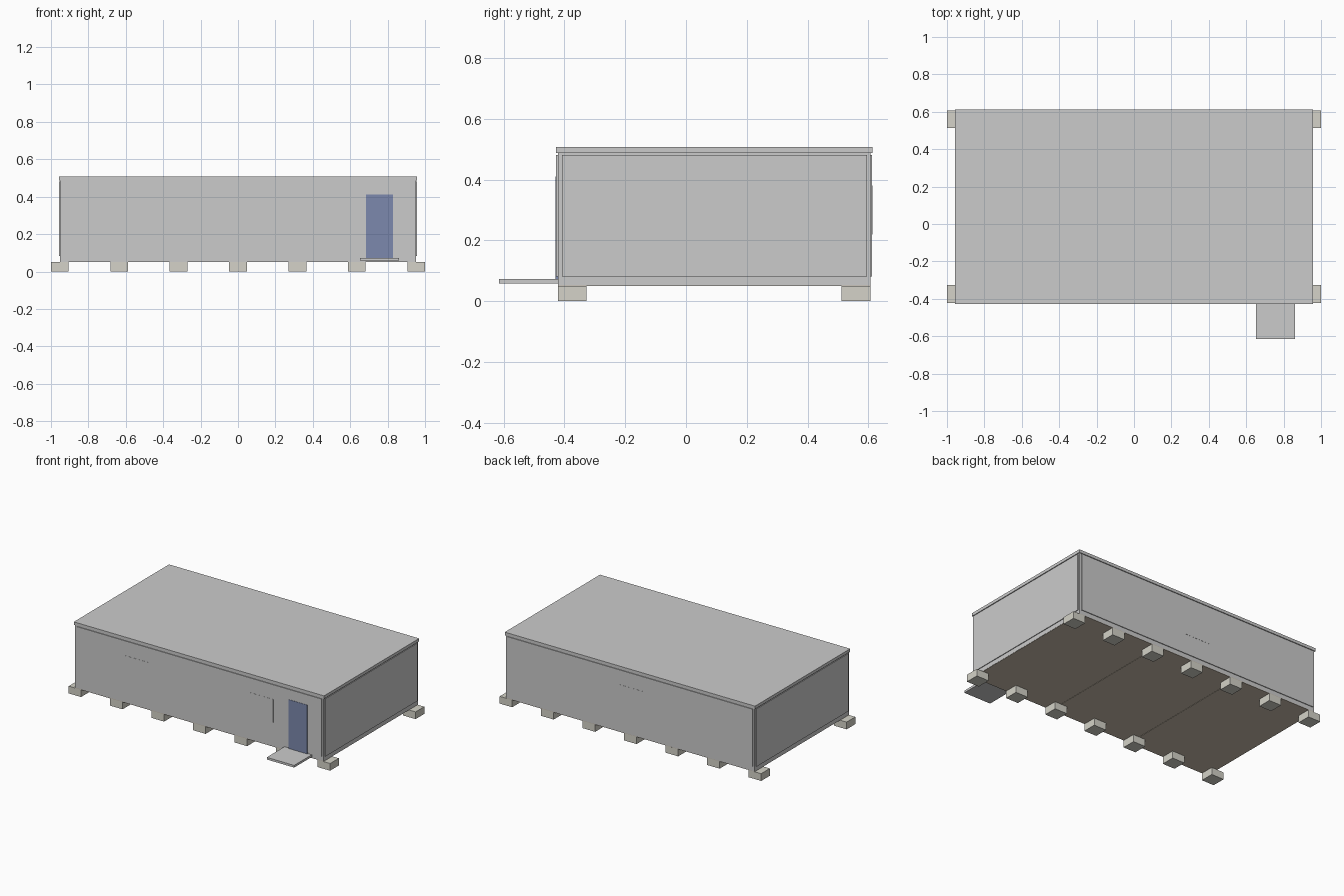
import bpy

if "Cube" in bpy.data.objects:
    bpy.data.objects.remove(bpy.data.objects["Cube"])


def material(name, rgb):
    m = bpy.data.materials.new(name)
    m.diffuse_color = (*rgb, 1)
    m.use_nodes = True
    m.node_tree.nodes["Principled BSDF"].inputs["Base Color"].default_value = m.diffuse_color
    return m


def box(name, x, y, z, mat=None):
    """Axis-aligned box from (min, max) ranges."""
    bpy.ops.mesh.primitive_cube_add(
        size=1, location=[(a + b) / 2 for a, b in (x, y, z)])
    o = bpy.context.object
    o.name = name
    o.scale = [b - a for a, b in (x, y, z)]
    bpy.ops.object.transform_apply(location=False, rotation=False, scale=True)
    if mat:
        o.data.materials.append(mat)
    return o


concrete = material("concrete", (0.66, 0.65, 0.58))
blue = material("door_blue", (0.2, 0.25, 0.42))
brown = material("floor_brown", (0.6, 0.52, 0.42))

X, Y0, Y1 = 0.951, -0.422, 0.607      # cabin frame footprint
T = 0.005                             # how far the wall panels stand out
WALL = (0.082, 0.481)

# Cabin frame and overhanging roof
box("cabin_frame", (-X, X), (Y0, Y1), (0.052, 0.488))
box("roof", (-X - 0.006, X + 0.006), (Y0 - 0.005, Y1 + 0.006), (0.487, 0.508))

# Underside floor panels, one for each of the three modules
for i in range(3):
    x0 = -X + i * 2 * X / 3
    box(f"floor_panel_{i}", (x0 + 0.001, x0 + 2 * X / 3 - 0.001),
        (Y0, Y1), (0.05, 0.053), brown)

# Wall panels
box("front_wall", (-0.937, 0.937), (Y0 - T, Y0 + 0.01), WALL)
box("back_wall", (-0.937, 0.937), (Y1 - 0.01, Y1 + T), WALL)
for side, s in (("left", -1), ("right", 1)):
    box(f"{side}_wall", sorted((s * (X - 0.01), s * (X + T))),
        (-0.408, 0.595), WALL)

# Nearly flush windows
for i, x in enumerate((-0.476, 0.472)):
    box(f"front_window_{i}", (x - 0.097, x + 0.097),
        (Y0 - T - 0.001, Y0), (0.22, 0.38))
box("back_window", (-0.097, 0.097), (Y1, Y1 + T + 0.001), (0.22, 0.38))

# Door and its step
box("door", (0.685, 0.83), (Y0 - T - 0.002, Y0), (0.07, 0.411), blue)
box("door_step", (0.651, 0.86), (-0.615, Y0), (0.058, 0.073))

# Foundation blocks along both long edges
for i in range(7):
    x = (i - 3) * 0.3175
    for row, y in (("front", (Y0, Y0 + 0.095)), ("back", (Y1 - 0.095, Y1))):
        box(f"{row}_block_{i}", (x - 0.0475, x + 0.0475), y, (0, 0.05), concrete)
